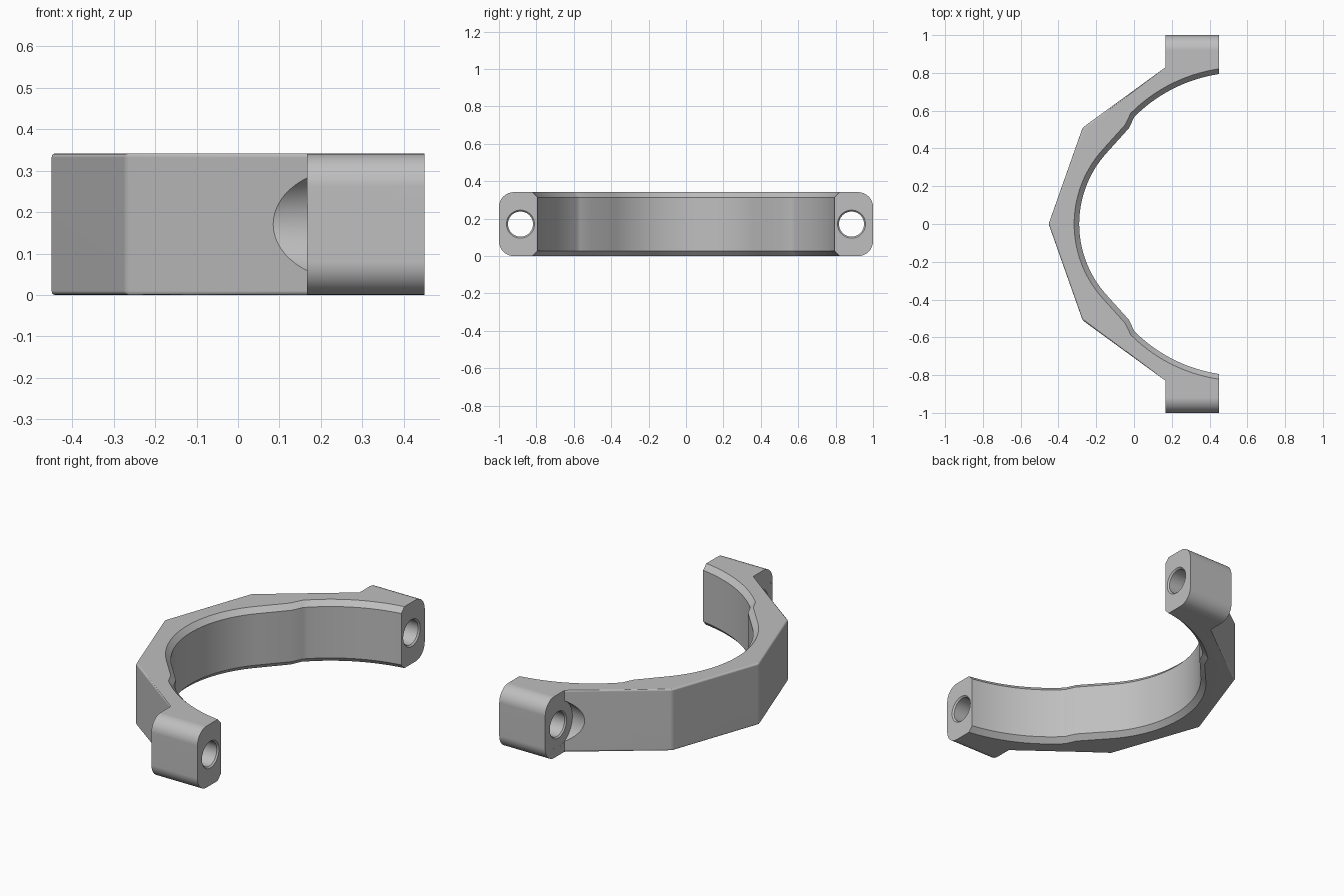
import bpy
import bmesh
from math import cos, sin, asin, pi, radians
from mathutils import Matrix

H = 0.342            # clamp height
BOLT_Y = 0.885       # bolt axis offset
EAR_X = 0.167        # back face of the ears
END_X = 0.45         # mating face

old = bpy.data.objects.get("Cube")
if old:
    bpy.data.objects.remove(old, do_unlink=True)

grey = bpy.data.materials.new("plain grey")
grey.use_nodes = True
grey.diffuse_color = (0.52, 0.52, 0.52, 1)
grey.node_tree.nodes["Principled BSDF"].inputs["Base Color"].default_value = (0.52, 0.52, 0.52, 1)


def make_object(name, bm):
    bmesh.ops.recalc_face_normals(bm, faces=bm.faces)
    mesh = bpy.data.meshes.new(name)
    bm.to_mesh(mesh)
    bm.free()
    mesh.materials.append(grey)
    obj = bpy.data.objects.new(name, mesh)
    bpy.context.collection.objects.link(obj)
    return obj


def loft(sections):
    """Skin a stack of (z, outline) sections and cap both ends."""
    bm = bmesh.new()
    rings = [[bm.verts.new((x, y, z)) for x, y in pts] for z, pts in sections]
    for a, b in zip(rings, rings[1:]):
        for i in range(len(a)):
            j = (i + 1) % len(a)
            bm.faces.new((a[i], a[j], b[j], b[i]))
    bm.faces.new(rings[0][::-1])
    bm.faces.new(rings[-1])
    bmesh.ops.recalc_face_normals(bm, faces=bm.faces)
    return bm


def mirror_outline(half):
    return half + [(x, -y) for x, y in reversed(half) if abs(y) > 1e-6]


def arc(cx, r, a0, a1, n=24):
    return [(cx + r * cos(a0 + (a1 - a0) * i / n), r * sin(a0 + (a1 - a0) * i / n))
            for i in range(n + 1)]


def bore_outline(off):
    """Half-ring opening: wide end arcs, a slight step, straight flanks, tight middle arc."""
    wide = 0.803
    turn = radians(42)
    middle = arc(0.27, 0.56 + off, pi - turn, pi)
    x, y = middle[0]
    flank = (x + 0.18 * sin(turn), y + 0.18 * cos(turn))
    ends = arc(0.57, wide + off, pi / 2, pi - asin(0.567 / wide))
    return mirror_outline([(0.7, wide + off)] + ends + [flank] + middle)


def circle(r, n=48):
    return [(r * cos(2 * pi * i / n), r * sin(2 * pi * i / n)) for i in range(n)]


def cut(target, cutter):
    cutter.hide_render = True
    mod = target.modifiers.new("cut", 'BOOLEAN')
    mod.operation = 'DIFFERENCE'
    mod.solver = 'EXACT'
    mod.object = cutter
    bpy.context.view_layer.update()
    bpy.context.view_layer.objects.active = target
    bpy.ops.object.modifier_apply(modifier=mod.name)
    bpy.data.objects.remove(cutter, do_unlink=True)


# Clamp body: faceted strap with a square ear at each end
outline = mirror_outline([(END_X, 1), (EAR_X, 1), (EAR_X, 0.83), (-0.272, 0.51), (-0.452, 0)])
bm = loft([(0, outline), (H, outline)])

# Rounded outer ear edges
ear_edges = [e for e in bm.edges
             if all(abs(v.co.y) > 0.99 for v in e.verts)
             and abs(e.verts[0].co.x - e.verts[1].co.x) > 0.1]
bmesh.ops.bevel(bm, geom=ear_edges, offset=0.08, segments=8, profile=0.5, affect='EDGES')

# Fine rounding along the strap's outside
strap_edges = [e for e in bm.edges
               if all(v.co.x < EAR_X + 0.01 and abs(v.co.y) < 0.84 for v in e.verts)
               and min(v.co.x for v in e.verts) < 0]
bmesh.ops.bevel(bm, geom=strap_edges, offset=0.01, segments=3, profile=0.5, affect='EDGES')
body = make_object("clamp_half", bm)

# Bore with chamfered rims
cut(body, make_object("bore_cutter", loft([
    (-0.03, bore_outline(0.056)), (0.028, bore_outline(0)),
    (H - 0.028, bore_outline(0)), (H + 0.03, bore_outline(0.056))])))

# Bolt holes: flared head clearance behind the ear, countersunk at both faces
bolt_profile = [(-0.2, 0.08), (EAR_X + 0.0005, 0.125), (EAR_X + 0.0005, 0.074),
                (EAR_X + 0.008, 0.067), (END_X - 0.008, 0.067), (END_X + 0.02, 0.095)]
for side in (-1, 1):
    bm = loft([(x, circle(r)) for x, r in bolt_profile])
    bm.transform(Matrix.Translation((0, side * BOLT_Y, H / 2)) @ Matrix.Rotation(pi / 2, 4, 'Y'))
    cut(body, make_object("bolt_cutter", bm))

# Smooth curved surfaces, crisp corners, flat large faces
bpy.ops.object.select_all(action='DESELECT')
body.select_set(True)
bpy.context.view_layer.objects.active = body
bpy.ops.object.shade_smooth_by_angle(angle=pi / 6)
weighted = body.modifiers.new("flat faces", 'WEIGHTED_NORMAL')
weighted.keep_sharp = True
